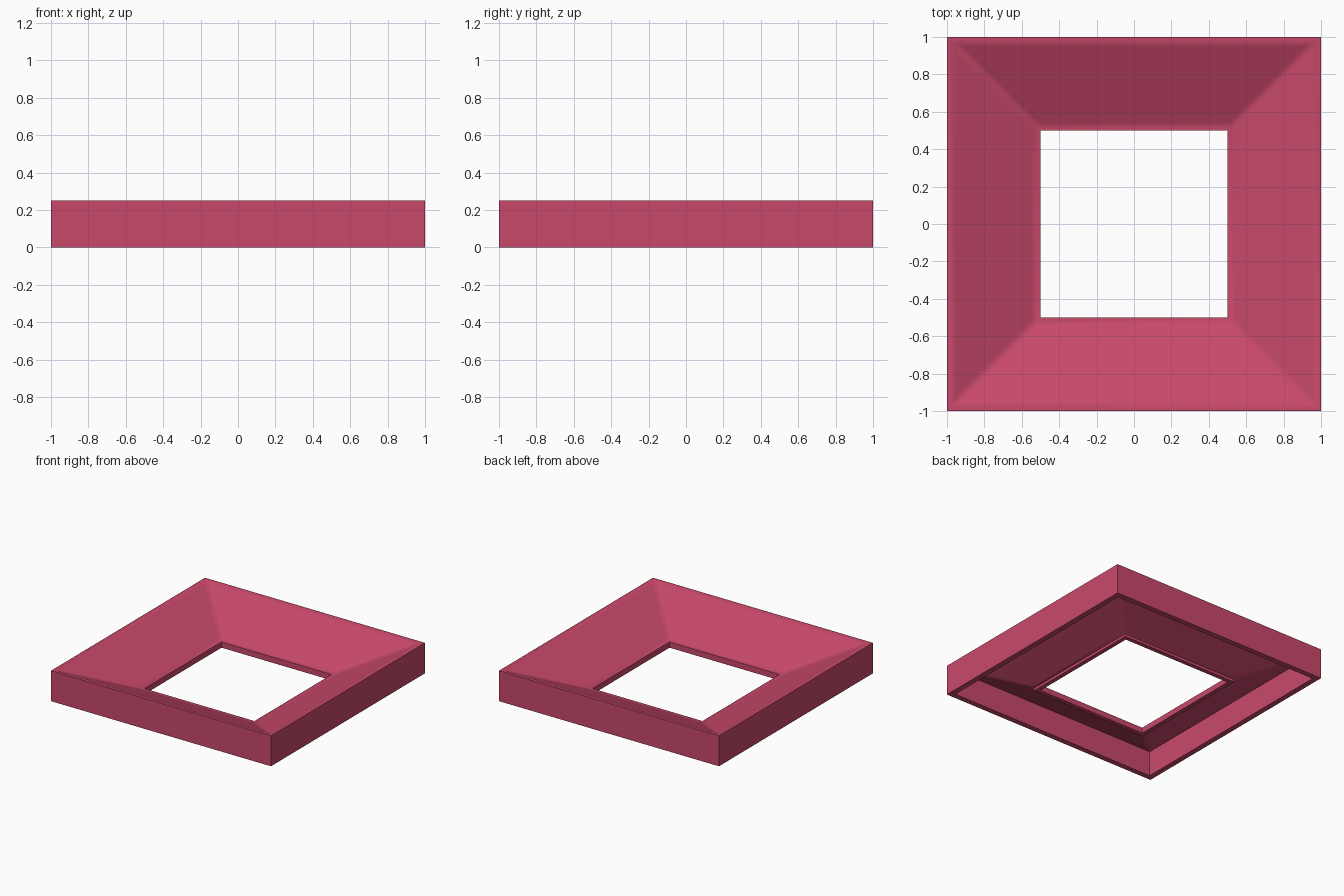
import bpy, bmesh
from math import radians

cube = bpy.data.objects.get("Cube")
if cube:
    bpy.data.objects.remove(cube, do_unlink=True)

# Single rose colour
rose = bpy.data.materials.new("rose")
rose.use_nodes = True
colour = (0.58, 0.066, 0.145, 1)
rose.diffuse_color = colour
rose.node_tree.nodes["Principled BSDF"].inputs["Base Color"].default_value = colour

# Wall section as (half width, height): outer wall, rim, slope, lip, lip back, underside
profile = [(1, 0), (1, 0.25), (0.975, 0.25), (0.52, 0.047), (0.5, 0.047),
           (0.5, 0), (0.535, 0), (0.535, 0.022), (0.955, 0.208), (0.955, 0)]
corners = [(-1, -1), (1, -1), (1, 1), (-1, 1)]

# Sweep the section around the square
bm = bmesh.new()
rings = [[bm.verts.new((sx * r, sy * r, z)) for sx, sy in corners] for r, z in profile]
for i, ring in enumerate(rings):
    following = rings[(i + 1) % len(rings)]
    for k in range(4):
        n = (k + 1) % 4
        bm.faces.new((ring[k], ring[n], following[n], following[k]))
bmesh.ops.recalc_face_normals(bm, faces=bm.faces)

# Narrow support strips keep the soft shading close to the creases and mitres
bm.normal_update()
slopes = [f for f in bm.faces if 0.5 < abs(f.normal.z) < 0.98]
bmesh.ops.inset_individual(bm, faces=slopes, thickness=0.025, use_even_offset=True)

mesh = bpy.data.meshes.new("sloped_frame")
bm.to_mesh(mesh)
bm.free()
mesh.materials.append(rose)
frame = bpy.data.objects.new("sloped_frame", mesh)
bpy.context.collection.objects.link(frame)

# Smooth shading with flat-looking large faces
bpy.ops.object.select_all(action='DESELECT')
frame.select_set(True)
bpy.context.view_layer.objects.active = frame
bpy.ops.object.shade_smooth_by_angle(angle=radians(40))
weighted = frame.modifiers.new("weighted_normals", 'WEIGHTED_NORMAL')
weighted.keep_sharp = True
